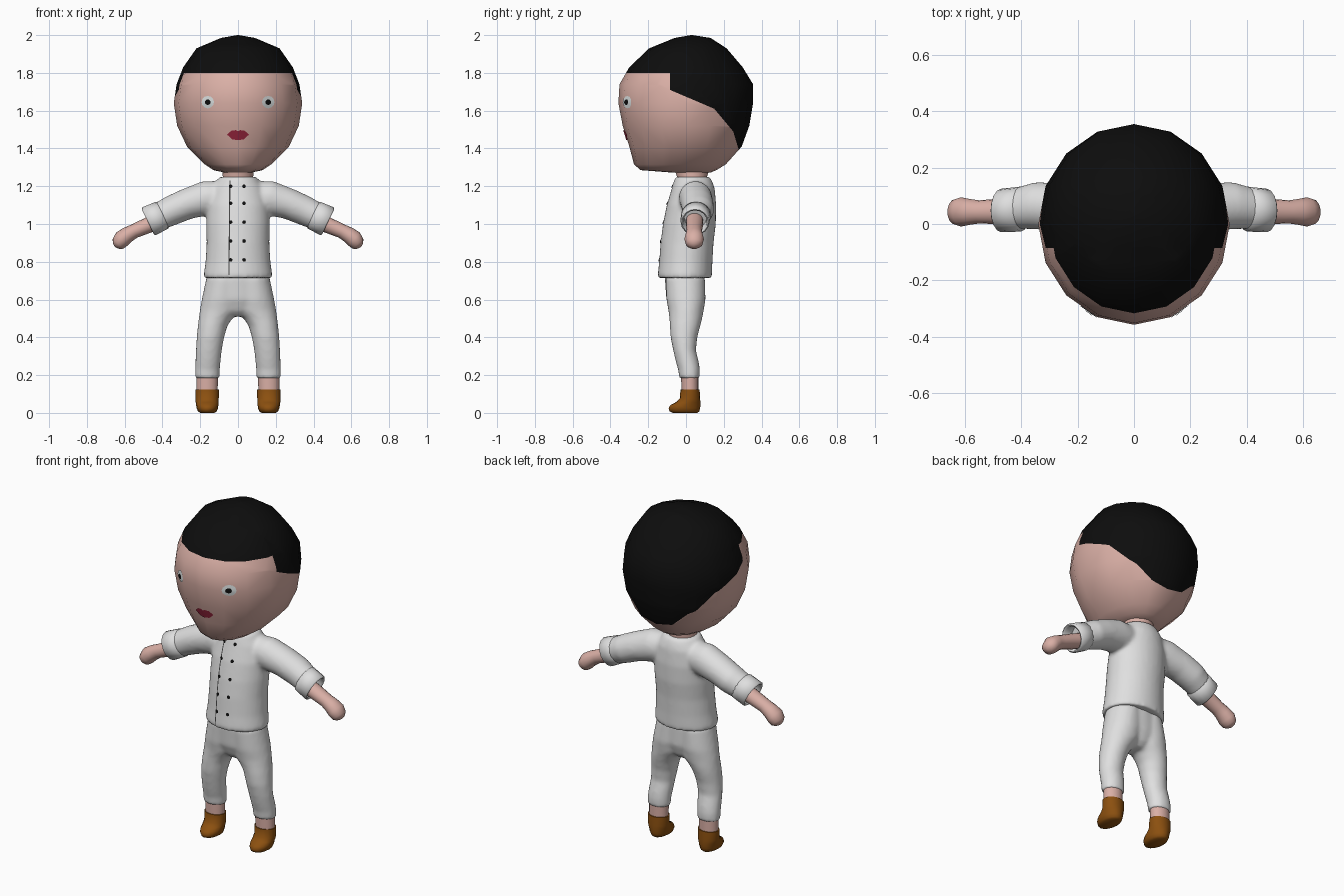
import bpy, bmesh, math
from mathutils import Vector
from mathutils.bvhtree import BVHTree

if "Cube" in bpy.data.objects:
    bpy.data.objects.remove(bpy.data.objects["Cube"])

def mat(name, r, g, b):
    m = bpy.data.materials.new(name)
    m.diffuse_color = (r, g, b, 1)
    m.use_nodes = True
    m.node_tree.nodes["Principled BSDF"].inputs["Base Color"].default_value = m.diffuse_color
    return m

SKIN = mat("skin", 0.70, 0.43, 0.38)
HAIR = mat("black", 0.004, 0.004, 0.004)
CLOTH = mat("white cloth", 0.74, 0.74, 0.74)
SHOE = mat("brown leather", 0.26, 0.08, 0.005)
LIPS = mat("lip red", 0.33, 0.02, 0.05)
EYE = mat("eye white", 0.72, 0.76, 0.76)
SEAM = mat("seam grey", 0.06, 0.06, 0.06)
Y = Vector((0, 1, 0))
UP = Vector((0, 0, 1))

def flat(z, x0, x1, y0, y1):
    """Horizontal ring from its extents."""
    return (Vector(((x0 + x1) / 2, (y0 + y1) / 2, z)), UP, (y1 - y0) / 2, (x1 - x0) / 2)

def tilt(x, y, z, ry, rv, slope):
    """Ring across a limb that drops outward by the given angle."""
    a = math.radians(slope)
    return (Vector((x, y, z)), Vector((math.cos(a), 0, -math.sin(a))), ry, rv)

def loft(bm, rings, side=1, n=16, caps=True):
    loops = []
    for c, axis, ru, rv in rings:
        v = Y.cross(axis)
        loop = []
        for i in range(n):
            t = 2 * math.pi * i / n
            p = c + Y * ru * math.cos(t) + v * rv * math.sin(t)
            loop.append(bm.verts.new((p.x * side, p.y, p.z)))
        loops.append(loop)
    for a, b in zip(loops, loops[1:]):
        for i in range(n):
            j = (i + 1) % n
            bm.faces.new((a[i], a[j], b[j], b[i]))
    if caps:
        bm.faces.new(loops[0])
        bm.faces.new(loops[-1])

def finish(bm, name, *mats, angle=60):
    bmesh.ops.recalc_face_normals(bm, faces=bm.faces)
    me = bpy.data.meshes.new(name)
    bm.to_mesh(me)
    bm.free()
    for m in mats:
        me.materials.append(m)
    me.polygons.foreach_set("use_smooth", [True] * len(me.polygons))
    me.set_sharp_from_angle(angle=math.radians(angle))
    ob = bpy.data.objects.new(name, me)
    bpy.context.collection.objects.link(ob)
    return ob

def blend(ob):
    """Fuse overlapping lofts into one soft surface."""
    r = ob.modifiers.new("fuse", 'REMESH')
    r.mode = 'VOXEL'
    r.voxel_size = 0.011
    r.use_smooth_shade = True
    s = ob.modifiers.new("soften", 'SMOOTH')
    s.factor = 0.5
    s.iterations = 6

def surface(ob):
    bpy.context.view_layer.update()
    return BVHTree.FromObject(ob, bpy.context.evaluated_depsgraph_get())

def plate(name, rows, m, tree, lift=0.004):
    """Thin sheet of (x, z) rows laid on the front of a surface."""
    bm = bmesh.new()
    grid = []
    for row in rows:
        line = []
        for x, z in row:
            hit = tree.ray_cast(Vector((x, -1, z)), Y)[0]
            line.append(bm.verts.new((x, (hit.y if hit else 0) - lift, z)))
        grid.append(line)
    for a, b in zip(grid, grid[1:]):
        for i in range(len(a) - 1):
            bm.faces.new((a[i], a[i + 1], b[i + 1], b[i]))
    bmesh.ops.remove_doubles(bm, verts=bm.verts, dist=0.0002)
    ob = finish(bm, name, m)
    if sum(p.normal.y for p in ob.data.polygons) > 0:
        ob.data.flip_normals()

def fan(cx, cz, outline):
    pts = outline + outline[:1]
    return [[(cx + x * k, cz + z * k) for x, z in pts] for k in (0.001, 0.5, 1)]

def disc(cx, cz, r, n=12):
    return fan(cx, cz, [(r * math.cos(2 * math.pi * i / n), r * math.sin(2 * math.pi * i / n)) for i in range(n)])

# Head: egg with a jutting chin, then cut along the hairline
bm = bmesh.new()
loft(bm, [flat(z, -w, w, y0, y1) for z, w, y0, y1 in (
    (1.272, .07, -.07, .13), (1.285, .13, -.24, .16), (1.315, .175, -.275, .21),
    (1.41, .27, -.30, .295), (1.52, .322, -.335, .335), (1.64, .34, -.358, .355),
    (1.74, .325, -.352, .355), (1.83, .29, -.30, .30), (1.93, .22, -.195, .215),
    (1.985, .09, -.06, .13), (2.0, .004, .025, .035))])
nape = [(-.085, 1.71), (.15, 1.61), (.25, 1.49), (.283, 1.38)]
lines = list(zip(nape, nape[1:]))
cuts = [((0, 0, 1.8), (0, 0, 1)), ((0, -.085, 0), (0, 1, 0))]
cuts += [((0, a[0], a[1]), (0, a[1] - b[1], b[0] - a[0])) for a, b in lines]
for co, no in cuts:
    bmesh.ops.bisect_plane(bm, geom=bm.verts[:] + bm.edges[:] + bm.faces[:], plane_co=co, plane_no=no)
for f in bm.faces:
    c = f.calc_center_median()
    edge = min(a[1] + (c.y - a[0]) * (b[1] - a[1]) / (b[0] - a[0]) for a, b in lines)
    f.material_index = int(c.z > 1.8 or (c.y > -.085 and c.z > edge))
head = finish(bm, "head", SKIN, HAIR)

# Face details
face = surface(head)
for s, side in ((-1, "right"), (1, "left")):
    plate(side + "_eye", disc(s * .16, 1.645, .033), EYE, face, .004)
    plate(side + "_pupil", disc(s * .16, 1.645, .015), HAIR, face, .008)
half = [(.058, .003), (.035, .024), (.012, .027)]
top = half + [(0, .022)] + [(-x, z) for x, z in reversed(half)]
plate("lips", fan(0, 1.47, top + [(-.03, -.022), (0, -.026), (.03, -.022)]), LIPS, face, .005)

# Neck
bm = bmesh.new()
loft(bm, [flat(1.2, -.09, .09, -.05, .12), flat(1.245, -.08, .08, -.045, .11), flat(1.31, -.085, .085, -.07, .13)])
finish(bm, "neck", SKIN)

# Jacket: torso fused with both sleeves
bm = bmesh.new()
loft(bm, [flat(z, -w, w, y0, y1) for z, w, y0, y1 in (
    (.715, .182, -.150, .138), (.73, .182, -.150, .138), (.80, .172, -.142, .140),
    (.90, .166, -.135, .146), (1.0, .168, -.122, .158), (1.1, .165, -.102, .160),
    (1.19, .14, -.075, .152), (1.225, .115, -.065, .14), (1.25, .098, -.056, .125))], n=32)
for s in (-1, 1):
    loft(bm, [tilt(.04, .045, 1.145, .075, .085, 12), tilt(.16, .05, 1.138, .088, .093, 17),
              tilt(.27, .06, 1.106, .086, .082, 22), tilt(.35, .065, 1.072, .084, .079, 24),
              tilt(.425, .055, 1.036, .072, .072, 25)], s, 24)
jacket = finish(bm, "jacket", CLOTH)
blend(jacket)

# Front seam and two rows of buttons
chest = surface(jacket)
levels = [.73 + i * .05 for i in range(11)]
plate("front_seam", [[(-.051 + (z - .73) * .01, z), (-.045 + (z - .73) * .01, z)] for z in levels], SEAM, chest, .003)
for i, z in enumerate((1.2, 1.11, 1.01, .91, .81)):
    for x in (-.039, .032):
        plate(f"button_{i + 1}", disc(x, z, .010, 8), HAIR, chest, .005)

# Trousers: hips fused with two legs
bm = bmesh.new()
loft(bm, [flat(.76, -.15, .15, -.10, .09), flat(.71, -.165, .165, -.112, .10),
          flat(.6, -.175, .175, -.104, .10), flat(.54, -.10, .10, -.08, .08), flat(.51, -.05, .05, -.05, .05)], n=32)
for s in (-1, 1):
    loft(bm, [flat(*r) for r in (
        (.72, -.02, .167, -.11, .10), (.6, -.02, .192, -.104, .104), (.54, -.01, .203, -.093, .094),
        (.5, .03, .208, -.088, .086), (.46, .056, .213, -.086, .076), (.4, .073, .219, -.082, .060),
        (.33, .086, .223, -.068, .053), (.27, .092, .226, -.054, .068), (.23, .096, .228, -.042, .074),
        (.183, .098, .228, -.036, .073))], s, 24)
blend(finish(bm, "trousers", CLOTH))

# Turned-up cuffs, forearms with mitten hands, ankles and shoes
for s, side in ((-1, "right"), (1, "left")):
    bm = bmesh.new()
    loft(bm, [tilt(.395, .055, 1.05, .068, .066, 25), tilt(.402, .053, 1.047, .08, .078, 25),
              tilt(.472, .048, 1.014, .077, .082, 26), tilt(.477, .048, 1.011, .07, .074, 26),
              tilt(.472, .048, 1.013, .062, .066, 26), tilt(.415, .05, 1.04, .06, .062, 26)], s, caps=False)
    finish(bm, side + "_cuff", CLOTH)

    bm = bmesh.new()
    loft(bm, [tilt(.38, .045, 1.035, .045, .042, 25), tilt(.47, .045, .996, .046, .042, 25),
              tilt(.55, .043, .962, .041, .038, 27), tilt(.585, .043, .943, .046, .042, 32),
              tilt(.615, .043, .920, .052, .046, 40), tilt(.635, .043, .895, .045, .038, 48),
              tilt(.644, .043, .882, .026, .024, 52), tilt(.648, .043, .877, .006, .006, 52)], s)
    finish(bm, side + "_arm", SKIN)

    bm = bmesh.new()
    loft(bm, [flat(.10, .108, .22, -.024, .066), flat(.21, .106, .22, -.026, .066)], s)
    finish(bm, side + "_ankle", SKIN)

    bm = bmesh.new()
    loft(bm, [flat(*r) for r in (
        (0, .125, .20, -.07, .06), (.008, .112, .212, -.087, .070), (.025, .106, .219, -.092, .075),
        (.042, .104, .222, -.082, .076), (.056, .103, .224, -.055, .076), (.075, .102, .226, -.033, .075),
        (.125, .101, .226, -.029, .072))], s)
    finish(bm, side + "_shoe", SHOE)
